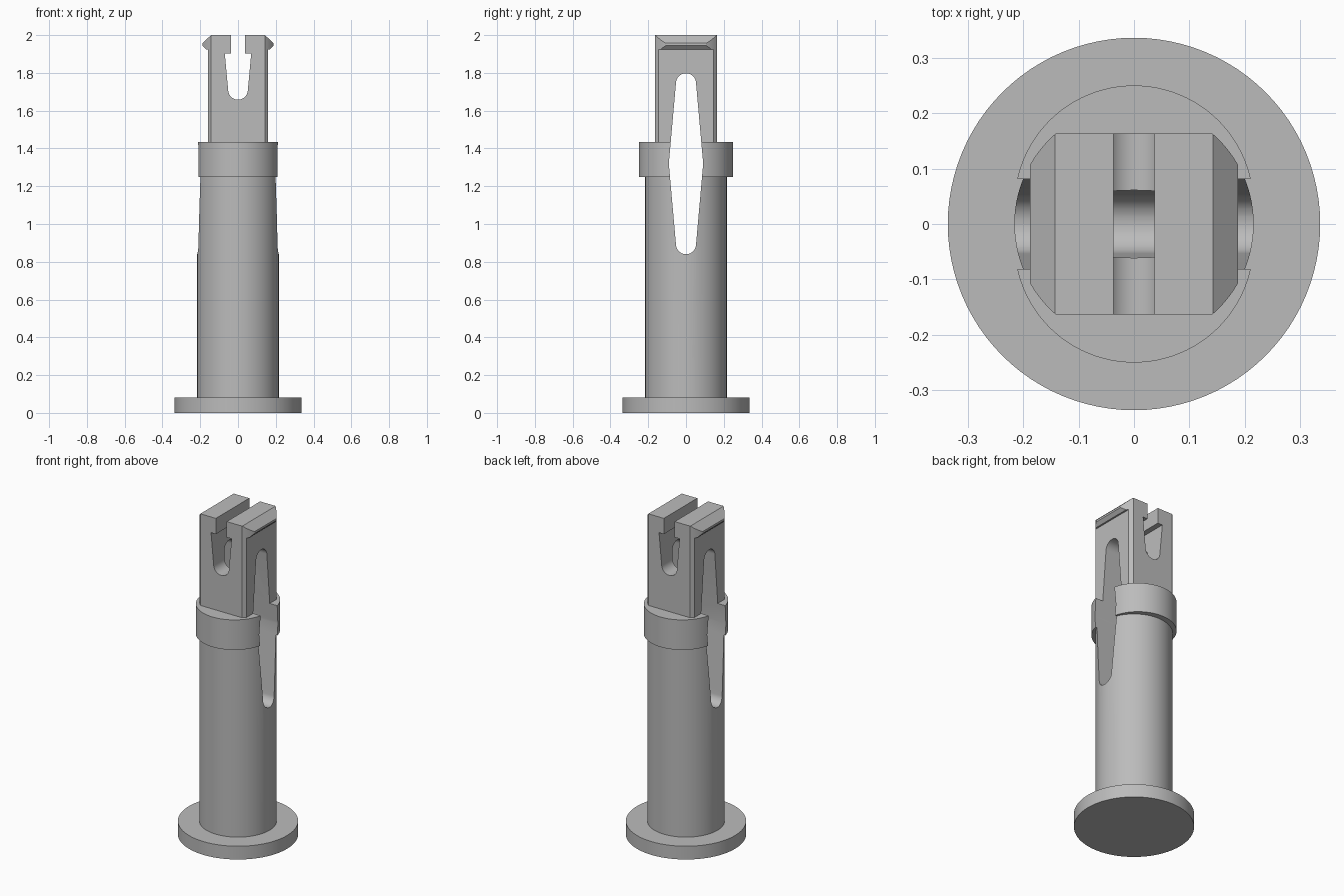
import bpy, bmesh
from math import sin, cos, pi, radians
from mathutils import Vector

if "Cube" in bpy.data.objects:
    bpy.data.objects.remove(bpy.data.objects["Cube"], do_unlink=True)

grey = bpy.data.materials.new("plain grey")
grey.use_nodes = True
grey.diffuse_color = (0.5, 0.5, 0.5, 1)
grey.node_tree.nodes["Principled BSDF"].inputs["Base Color"].default_value = (0.5, 0.5, 0.5, 1)


def arc(u, v, r, start, end, steps):
    """Points along a circular arc, angles in degrees."""
    angles = [radians(start + (end - start) * i / steps) for i in range(steps + 1)]
    return [(u + r * cos(a), v + r * sin(a)) for a in angles]


def prism(name, outline, axis, low, high):
    """Extrude a 2D outline along an axis; the other two axes hold the outline."""
    place = {"x": lambda u, v, d: (d, u, v),
             "y": lambda u, v, d: (u, d, v),
             "z": lambda u, v, d: (u, v, d)}[axis]
    bm = bmesh.new()
    face = bm.faces.new([bm.verts.new(place(u, v, low)) for u, v in outline])
    grown = bmesh.ops.extrude_face_region(bm, geom=[face])["geom"]
    moved = [g for g in grown if isinstance(g, bmesh.types.BMVert)]
    bmesh.ops.translate(bm, verts=moved, vec=Vector(place(0, 0, high - low)))
    bmesh.ops.recalc_face_normals(bm, faces=bm.faces[:])
    mesh = bpy.data.meshes.new(name)
    bm.to_mesh(mesh)
    bm.free()
    mesh.materials.append(grey)
    obj = bpy.data.objects.new(name, mesh)
    bpy.context.collection.objects.link(obj)
    return obj


def boolean(obj, tool, operation="DIFFERENCE"):
    mod = obj.modifiers.new("cut", "BOOLEAN")
    mod.object, mod.operation, mod.solver = tool, operation, "EXACT"
    bpy.context.view_layer.objects.active = obj
    bpy.ops.object.modifier_apply(modifier=mod.name)


def mirrored(half):
    """Close a half outline by mirroring it across the vertical axis."""
    return half + [(-u, v) for u, v in reversed(half)]


R = 0.216
full = arc(0, 0, R, 0, 360, 96)[:-1]

# Turned parts
base = prism("base_flange", arc(0, 0, 0.336, 0, 360, 96)[:-1], "z", 0, 0.082)
shaft = prism("shaft", full, "z", 0.082, 1.25)

# Collar made of two round halves spread apart
spread = 0.034
collar = prism("collar", arc(0, spread, R, 0, 180, 48) + arc(0, -spread, R, 180, 360, 48),
               "z", 1.25, 1.435)

# Head with snap hooks, trimmed to the shaft diameter
head_half = [(0.16, 1.435), (0.16, 1.925), (0.17, 1.925), (0.188, 1.945),
             (0.188, 1.957), (0.143, 2.0)]
head = prism("snap_head", mirrored(head_half), "y", -0.163, 0.163)
trim = prism("trim_cutter", full, "z", 1.3, 2.1)
boolean(head, trim, "INTERSECT")

# Long flexing slot through the sides
slot_half = (arc(0, 0.893, 0.053, -90, -5, 10)[1:] + [(0.091, 1.32)]
             + arc(0, 1.745, 0.053, 5, 90, 10)[:-1])
slot = prism("slot_cutter", [(0, 0.84)] + slot_half + [(0, 1.798)]
             + [(-u, v) for u, v in reversed(slot_half)], "x", -0.5, 0.5)
for part in (shaft, collar, head):
    boolean(part, slot)

# Keyhole notch through the front and back of the head
notch_half = (arc(0, 1.71, 0.052, -86, -5, 10)
              + [(0.07, 1.903), (0.037, 1.903), (0.037, 2.1)])
notch = prism("notch_cutter", mirrored(notch_half), "y", -0.5, 0.5)
boolean(head, notch)

for tool in (trim, slot, notch):
    bpy.data.objects.remove(tool, do_unlink=True)

# Smooth the round walls, keep edges crisp
bpy.ops.object.select_all(action="DESELECT")
for part in (base, shaft, collar, head):
    part.select_set(True)
bpy.context.view_layer.objects.active = base
bpy.ops.object.shade_smooth_by_angle(angle=radians(25))
